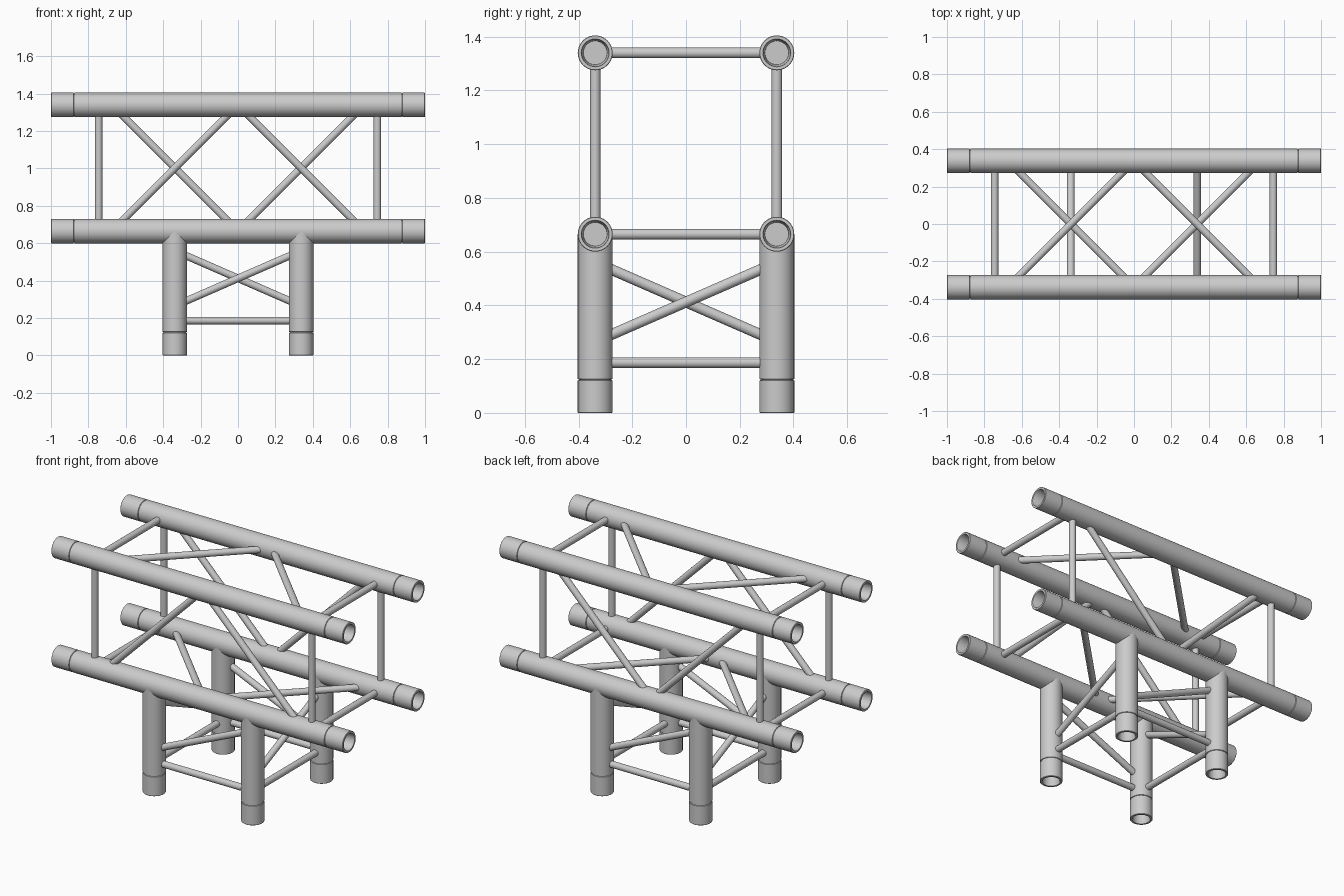
import bpy, bmesh, math
from mathutils import Vector

if "Cube" in bpy.data.objects:
    bpy.data.objects.remove(bpy.data.objects["Cube"])

R, BRACE_R = 0.065, 0.02          # main tube and brace radii
Y, Z_LOW, Z_TOP = 0.338, 0.665, 1.34
NODE, END_X = 0.675, 0.745        # diagonal node spacing, end brace position


def lathe(name, start, end, profile, sides=40):
    """Revolve (radius, distance) points about the line start -> end."""
    start, end = Vector(start), Vector(end)
    axis = end - start
    rot = axis.to_track_quat('Z', 'Y')
    bm = bmesh.new()
    rings = []
    for r, d in profile:
        if r == 0:
            ring = [bm.verts.new(start + rot @ Vector((0, 0, d)))] * sides
        else:
            ring = [bm.verts.new(start + rot @ Vector((
                r * math.cos(math.tau * i / sides),
                r * math.sin(math.tau * i / sides), d))) for i in range(sides)]
        rings.append(ring)
    for a, b in zip(rings, rings[1:]):
        for i in range(sides):
            j = (i + 1) % sides
            bm.faces.new(list(dict.fromkeys((a[i], a[j], b[j], b[i]))))
    bmesh.ops.recalc_face_normals(bm, faces=bm.faces)
    for f in bm.faces:
        f.smooth = True
    for e in bm.edges:
        e.smooth = e.calc_face_angle(0) < math.radians(30)
    mesh = bpy.data.meshes.new(name)
    bm.to_mesh(mesh)
    bm.free()
    obj = bpy.data.objects.new(name, mesh)
    bpy.context.collection.objects.link(obj)
    return obj


def brace(name, a, b):
    length = (Vector(b) - Vector(a)).length
    lathe(name, a, b, [(0, 0), (BRACE_R, 0), (BRACE_R, length), (0, length)], 24)


# Open socket end: tapered bore, chamfered rim, thin groove behind the collar
socket = [(0, 0.11), (0.044, 0.11), (0.050, 0.004), (0.052, 0), (0.063, 0), (R, 0.002),
          (R, 0.120), (R - 0.004, 0.122), (R - 0.004, 0.125), (R, 0.127)]

# Four horizontal main tubes, socketed at both ends
for y in (-Y, Y):
    for z in (Z_LOW, Z_TOP):
        lathe("main_tube", (-1, y, z), (1, y, z),
              socket + [(r, 2 - d) for r, d in reversed(socket)])

# Four legs, socketed at the bottom and run into the lower tubes
for x in (-Y, Y):
    for y in (-Y, Y):
        lathe("leg", (x, y, 0), (x, y, Z_LOW),
              socket + [(R, Z_LOW - 0.002), (0, Z_LOW - 0.002)])

# End frames of the horizontal box
for x in (-END_X, END_X):
    for y in (-Y, Y):
        brace("end_upright", (x, y, Z_LOW), (x, y, Z_TOP))
    for z in (Z_LOW, Z_TOP):
        brace("end_crossbar", (x, -Y, z), (x, Y, z))

# Zigzag diagonals: opposite faces run the opposite way
for s in (-1, 1):
    brace("front_diagonal", (s * NODE, -Y, Z_LOW), (0, -Y, Z_TOP))
    brace("back_diagonal", (s * NODE, Y, Z_TOP), (0, Y, Z_LOW))
    brace("top_diagonal", (s * NODE, -Y, Z_TOP), (0, Y, Z_TOP))
    brace("bottom_diagonal", (s * NODE, Y, Z_LOW), (0, -Y, Z_LOW))

# Leg bracing: a level bar and one diagonal on each side
BAR_Z, LO, HI = 0.187, 0.265, 0.56
for s in (-1, 1):
    brace("leg_bar", (-Y, s * Y, BAR_Z), (Y, s * Y, BAR_Z))
    brace("leg_bar", (s * Y, -Y, BAR_Z), (s * Y, Y, BAR_Z))
    brace("leg_diagonal", (s * Y, s * Y, LO), (-s * Y, s * Y, HI))
    brace("leg_diagonal", (s * Y, -s * Y, LO), (s * Y, s * Y, HI))
